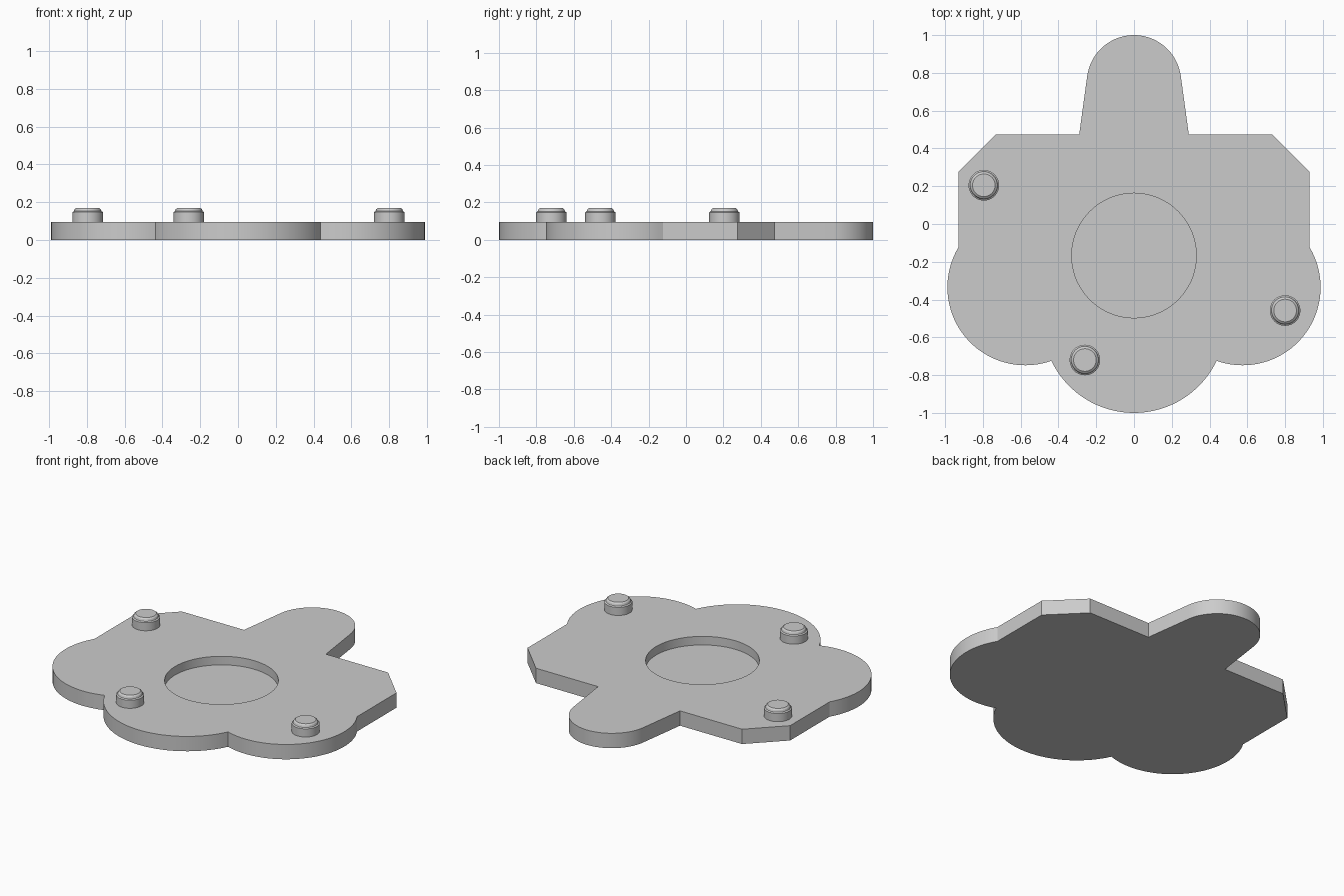
import bpy, bmesh, math

if "Cube" in bpy.data.objects:
    bpy.data.objects.remove(bpy.data.objects["Cube"])

grey = bpy.data.materials.new("plain_grey")
grey.diffuse_color = (0.6, 0.6, 0.6, 1)
grey.use_nodes = True
grey.node_tree.nodes["Principled BSDF"].inputs["Base Color"].default_value = grey.diffuse_color

PLATE_TOP = 0.095
RECESS_FLOOR = 0.04


def arc(cx, cy, r, a0, a1, n):
    """Points along an arc, angles in degrees."""
    angles = [math.radians(a0 + (a1 - a0) * i / n) for i in range(n + 1)]
    return [(cx + r * math.cos(a), cy + r * math.sin(a)) for a in angles]


def finish(bm, name):
    bmesh.ops.recalc_face_normals(bm, faces=bm.faces)
    mesh = bpy.data.meshes.new(name)
    bm.to_mesh(mesh)
    bm.free()
    mesh.materials.append(grey)
    obj = bpy.data.objects.new(name, mesh)
    bpy.context.collection.objects.link(obj)
    bpy.ops.object.select_all(action='DESELECT')
    bpy.context.view_layer.objects.active = obj
    obj.select_set(True)
    bpy.ops.object.shade_smooth_by_angle(angle=math.radians(25))
    return obj


# Plate outline: right half from top tab down to bottom lobe, then mirrored
half = arc(0, 0.75, 0.25, 90, 8.1, 20)
half += [(0.29, 0.475), (0.73, 0.475), (0.93, 0.275)]
half += arc(0.575, -0.335, 0.413, 30.7, -109.5, 36)
half += arc(0, -0.515, 0.485, -25.7, -90, 18)[1:]
outline = half + [(-x, y) for x, y in reversed(half[1:-1])]
hole = arc(0, -0.167, 0.33, 0, 360, 72)[:-1]

bm = bmesh.new()


def ring(points, z):
    return [bm.verts.new((x, y, z)) for x, y in points]


def loop_edges(verts):
    return [bm.edges.new((verts[i - 1], verts[i])) for i in range(len(verts))]


def wall(a, b):
    for i in range(len(a)):
        bm.faces.new((a[i - 1], a[i], b[i], b[i - 1]))


# Plate with a round recess in its upper face
low, high = ring(outline, 0), ring(outline, PLATE_TOP)
rim, floor = ring(hole, PLATE_TOP), ring(hole, RECESS_FLOOR)
bmesh.ops.triangle_fill(bm, use_beauty=True, normal=(0, 0, 1),
                        edges=loop_edges(high) + loop_edges(rim))
wall(low, high)
wall(rim, floor)
bm.faces.new(low)
bm.faces.new(floor)
finish(bm, "base_plate")

# Three stepped pegs with bevelled caps
PEG_PROFILE = [(0.081, PLATE_TOP - 0.005), (0.081, 0.147), (0.073, 0.152),
               (0.069, 0.163), (0.060, 0.17)]
for i, (px, py) in enumerate([(-0.795, 0.205), (0.80, -0.458), (-0.26, -0.72)]):
    bm = bmesh.new()
    rings = [ring(arc(px, py, r, 0, 360, 40)[:-1], z) for r, z in PEG_PROFILE]
    for a, b in zip(rings, rings[1:]):
        wall(a, b)
    bm.faces.new(rings[0])
    bm.faces.new(rings[-1])
    finish(bm, f"peg_{i + 1}")
